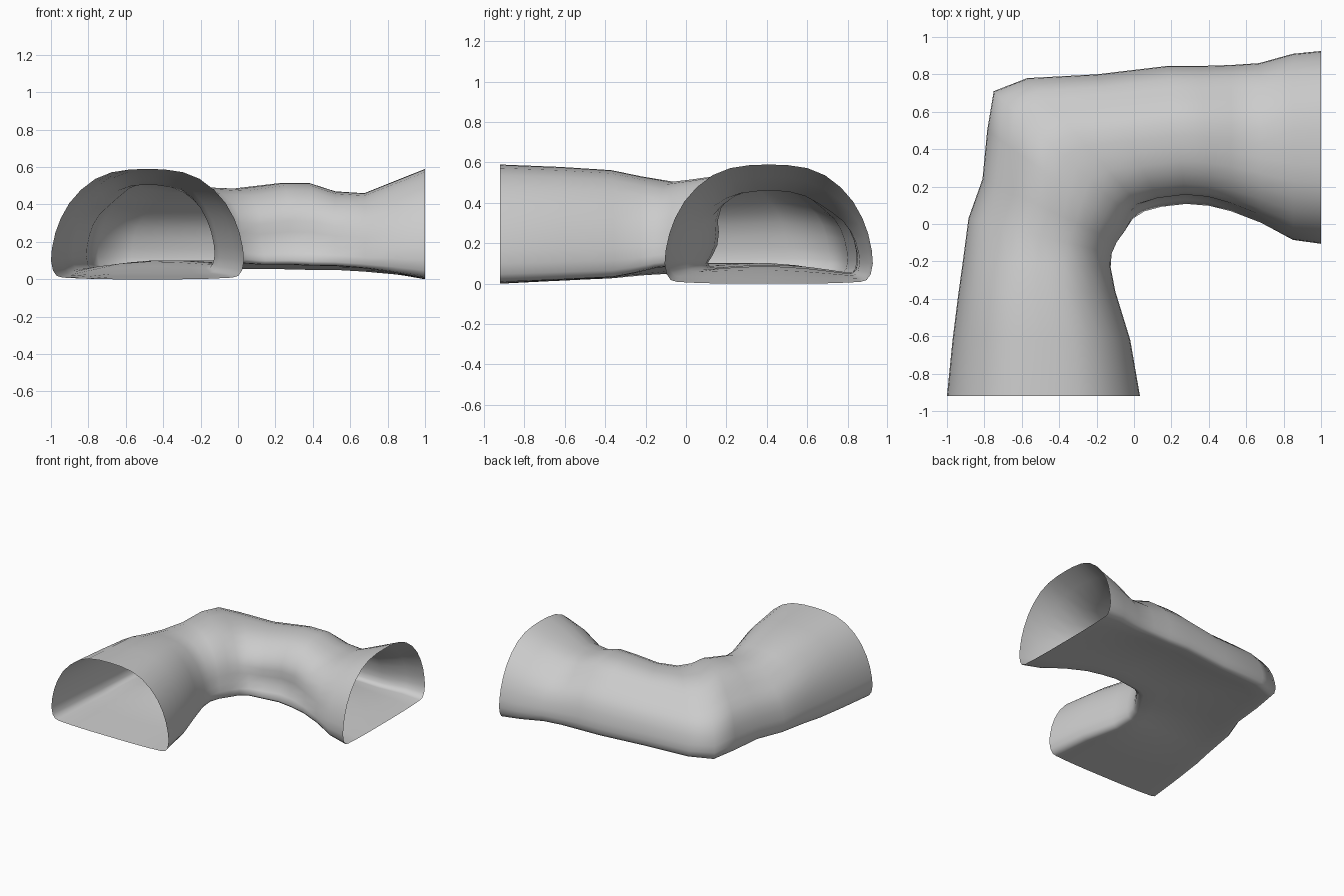
import bpy, bmesh, math

if "Cube" in bpy.data.objects:
    bpy.data.objects.remove(bpy.data.objects["Cube"])

# Stations along the bend: outer x,y | inner x,y | roof height | floor height | base flare on the inner side
STATIONS = [
    (-1.00, -.92,  .032, -.92, .59, .000, 0),
    (-.97, -.62, -.02, -.62, .578, .010, 0),
    (-.94, -.38, -.10, -.36, .562, .02, 0),
    (-.915, -.20, -.125, -.23, .53, .04, 0),
    (-.885, .03, -.115, -.16, .505, .055, .15),
    (-.81,  .24, -.085, -.10, .52, .06, .25),
    (-.785, .50, -.04, -.04, .54, .06, .3),
    (-.75,  .71,  .00,  .02, .52, .06, .5),
    (-.57,  .78,  .06,  .06, .495, .06, .8),
    (-.20,  .80,  .15,  .085, .485, .055, 1),
    ( .18,  .845, .28,  .10, .515, .055, 1),
    ( .36,  .845, .40,  .09, .515, .05, .9),
    ( .52,  .85,  .52,  .06, .47, .05, .6),
    ( .67,  .86,  .68,  .00, .46, .04, .2),
    ( .85,  .91,  .85, -.085, .53, .02, 0),
    (1.00,  .925, 1.00, -.106, .59, .000, 0),
]

# Half of the D-shaped section: distance from the middle (0-1), height (0-1)
HALF = [(.0, 0), (.35, 0), (.65, .005), (.88, .015), (.94, .03), (.98, .08), (1, .17),
        (.99, .28), (.955, .42), (.90, .55), (.81, .69), (.69, .81),
        (.54, .91), (.37, .97), (.18, .995), (0, 1)]
SECTION = HALF + [(-u, v) for u, v in HALF[-2:0:-1]]


def ring(bm, ox, oy, ix, iy, roof, floor, flare):
    """One section of the tunnel, stretched from the outer to the inner side."""
    verts = []
    bend = floor / .06
    width = math.hypot(ix - ox, iy - oy)
    for u, v in SECTION:
        t = (u + 1) / 2
        # inner wall drawn in above the base
        if u > .7 and v > .1:
            t -= flare * .055 * math.exp(-((v - .33) / .22) ** 2) / width
        # floor tilts down to the outer side and swells a little inside the bend
        base = floor + bend * .018 * (u * .8 - .2)
        z = base + v * (roof - base)
        z += .045 * bend * (1 - u * u) * (1 - v) ** 8
        # outer shoulder of the roof slopes away in the bend
        if u < 0:
            z -= .055 * bend * v * math.exp(-((u + .65) / .28) ** 2)
        verts.append(bm.verts.new((ox + t * (ix - ox), oy + t * (iy - oy), z)))
    return verts


# Bent tunnel: open tube skinned through all sections
bm = bmesh.new()
rings = [ring(bm, *s) for s in STATIONS]
n = len(SECTION)
for a, b in zip(rings, rings[1:]):
    for i in range(n):
        j = (i + 1) % n
        bm.faces.new((a[i], a[j], b[j], b[i]))
for f in bm.faces:
    f.smooth = True
bm.normal_update()
# the roof must face upwards
bm.faces.ensure_lookup_table()
if max(bm.faces, key=lambda f: f.calc_center_median().z).normal.z < 0:
    bmesh.ops.reverse_faces(bm, faces=bm.faces[:])

mesh = bpy.data.meshes.new("bent_tunnel")
bm.to_mesh(mesh)
bm.free()
tunnel = bpy.data.objects.new("bent_tunnel", mesh)
bpy.context.collection.objects.link(tunnel)
